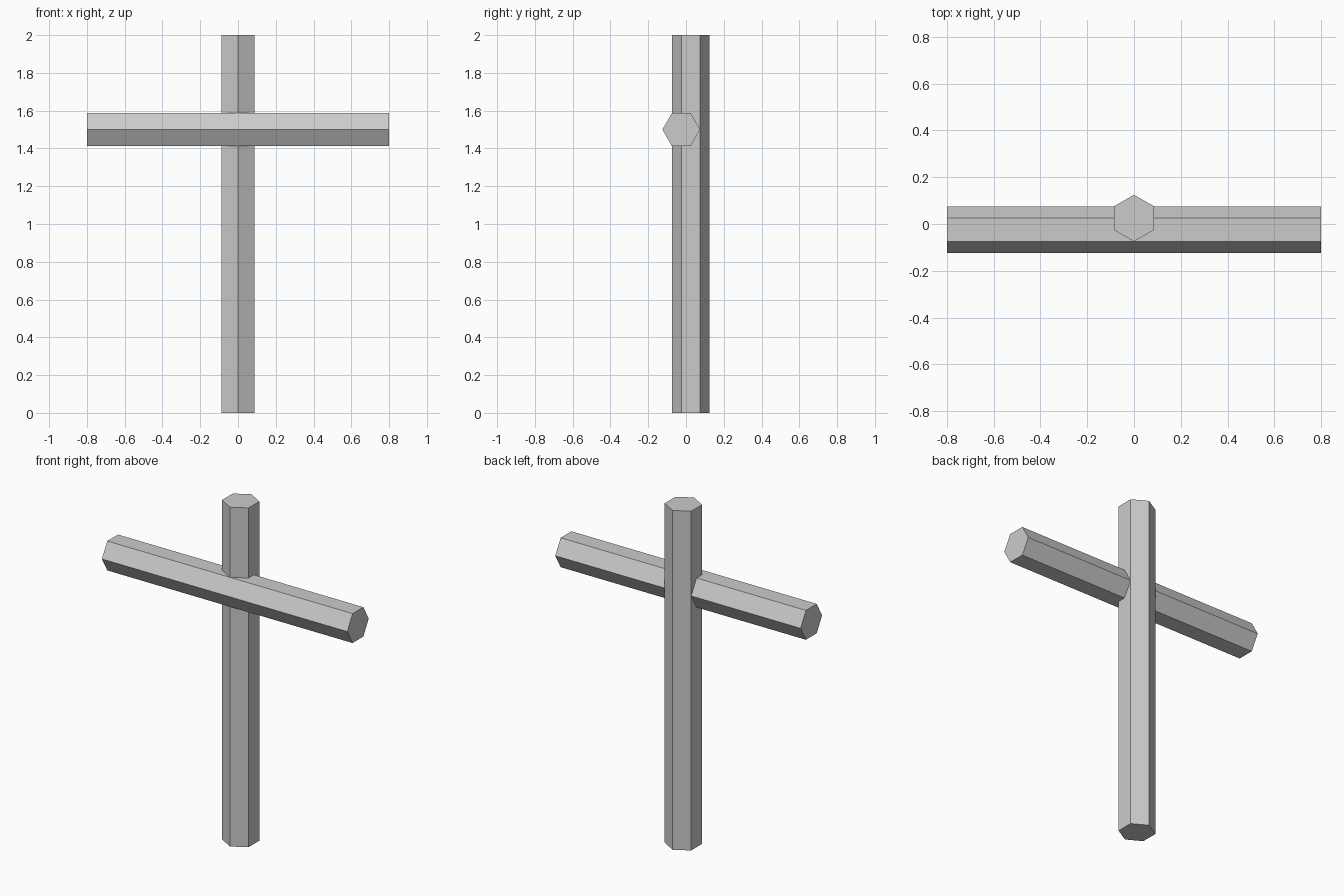
import bpy
import math

if "Cube" in bpy.data.objects:
    bpy.data.objects.remove(bpy.data.objects["Cube"])

RADIUS = 0.1  # shared hexagon radius, corners point along y


def hex_bar(name, length, location, rotation=(0, 0, 0)):
    bpy.ops.mesh.primitive_cylinder_add(
        vertices=6, radius=RADIUS, depth=length,
        location=location, rotation=rotation)
    bar = bpy.context.object
    bar.name = name
    return bar


# Upright, set slightly back
hex_bar("upright_post", 2.0, (0, 0.025, 1.0))

# Horizontal bar, set slightly forward and overlapping the upright
hex_bar("cross_beam", 1.6, (0, -0.025, 1.5), (0, math.radians(90), 0))
